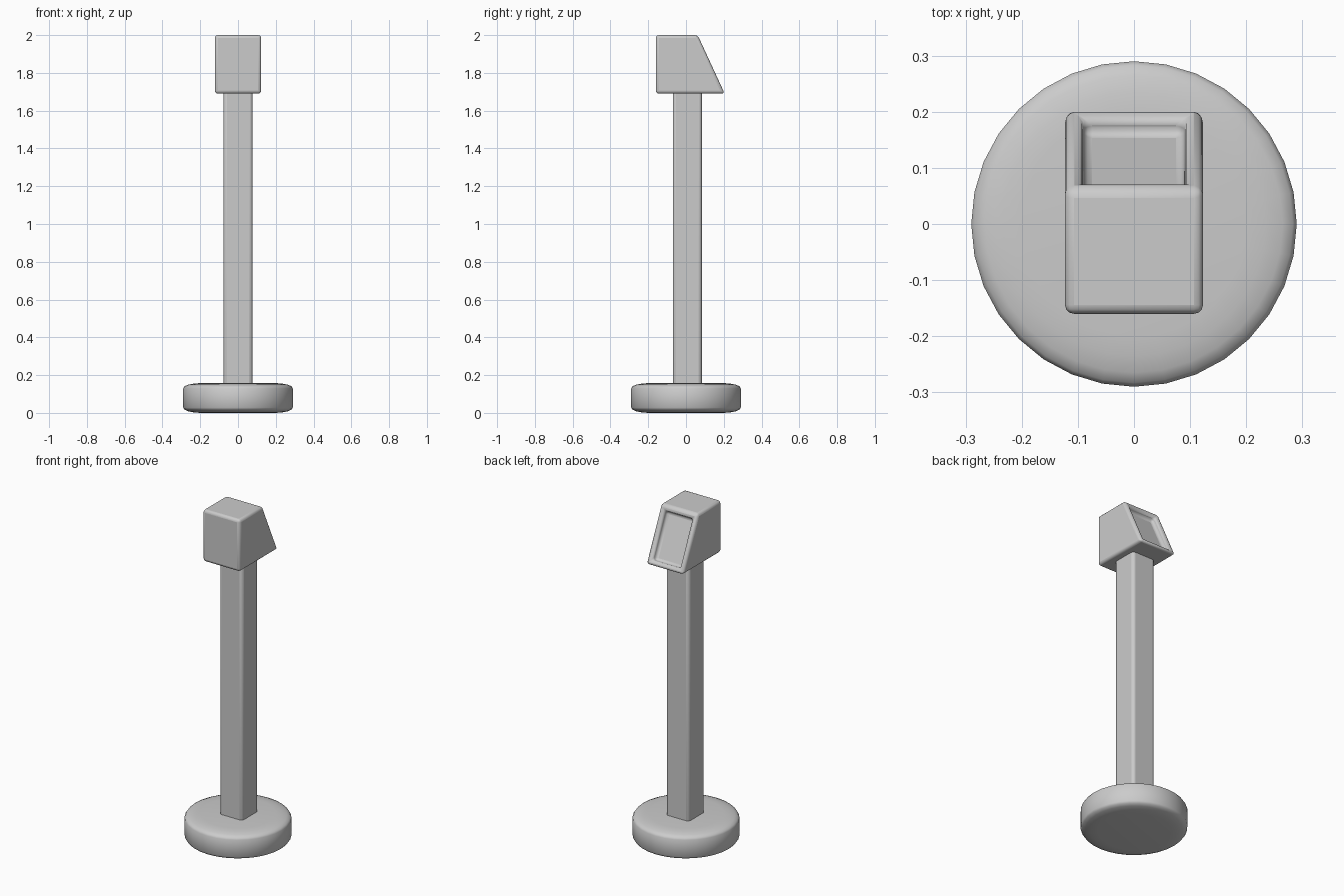
import bpy, bmesh, math

cube = bpy.data.objects.get("Cube")
if cube:
    bpy.data.objects.remove(cube, do_unlink=True)

grey = bpy.data.materials.new("plain_grey")
grey.use_nodes = True
COLOUR = (0.6, 0.6, 0.6, 1)
grey.diffuse_color = COLOUR
grey.node_tree.nodes["Principled BSDF"].inputs["Base Color"].default_value = COLOUR


def finish(name, bm, bevel=0, segments=3, angle=30):
    """Turn a bmesh into a smooth, optionally bevelled object."""
    bmesh.ops.recalc_face_normals(bm, faces=bm.faces)
    mesh = bpy.data.meshes.new(name)
    bm.to_mesh(mesh)
    bm.free()
    mesh.materials.append(grey)
    obj = bpy.data.objects.new(name, mesh)
    bpy.context.collection.objects.link(obj)
    if bevel:
        mod = obj.modifiers.new("rounded_edges", "BEVEL")
        mod.width, mod.segments = bevel, segments
        mod.limit_method, mod.angle_limit = "ANGLE", math.radians(30)
    bpy.ops.object.select_all(action="DESELECT")
    obj.select_set(True)
    bpy.context.view_layer.objects.active = obj
    bpy.ops.object.shade_smooth_by_angle(angle=math.radians(angle))
    return obj


def prism(profile, half_width):
    """Extrude a (y, z) side profile across x."""
    bm = bmesh.new()
    face = bm.faces.new([bm.verts.new((-half_width, y, z)) for y, z in profile])
    out = bmesh.ops.extrude_face_region(bm, geom=[face])
    moved = [v for v in out["geom"] if isinstance(v, bmesh.types.BMVert)]
    bmesh.ops.translate(bm, verts=moved, vec=(2 * half_width, 0, 0))
    bmesh.ops.recalc_face_normals(bm, faces=bm.faces)
    return bm


# Round base disc with flattened rounded rims
H = 0.158
rim = [(0.2, 0), (0.235, 0.003), (0.265, 0.009), (0.283, 0.017), (0.29, 0.028)]
profile = [(0, 0)] + rim + [(r, H - z) for r, z in reversed(rim)] + [(0, H)]
bm = bmesh.new()
verts = [bm.verts.new((r, 0, z)) for r, z in profile]
edges = [bm.edges.new(pair) for pair in zip(verts, verts[1:])]
bmesh.ops.spin(bm, geom=verts + edges, cent=(0, 0, 0), axis=(0, 0, 1),
               angle=math.tau, steps=32)
bmesh.ops.remove_doubles(bm, verts=bm.verts, dist=0.0001)
finish("base", bm, angle=40)

# Square post
post = [(-0.07, 0.14), (0.084, 0.14), (0.084, 1.72), (-0.07, 1.72)]
finish("post", prism(post, 0.077), bevel=0.018, angle=40)

# Head with a sloped rear face and a recessed panel
head = [(-0.16, 1.69), (0.205, 1.69), (0.062, 2.0), (-0.16, 2.0)]
bm = prism(head, 0.123)
slope = max(bm.faces, key=lambda f: f.normal.y if f.normal.z > 0.1 else -1)
bmesh.ops.inset_region(bm, faces=[slope], thickness=0.046)
inward = slope.normal * -0.035
out = bmesh.ops.extrude_face_region(bm, geom=[slope])
floor = [v for v in out["geom"] if isinstance(v, bmesh.types.BMVert)]
bmesh.ops.translate(bm, verts=floor, vec=inward)
bmesh.ops.delete(bm, geom=[slope], context="FACES_ONLY")
finish("head", bm, bevel=0.016, angle=40)
